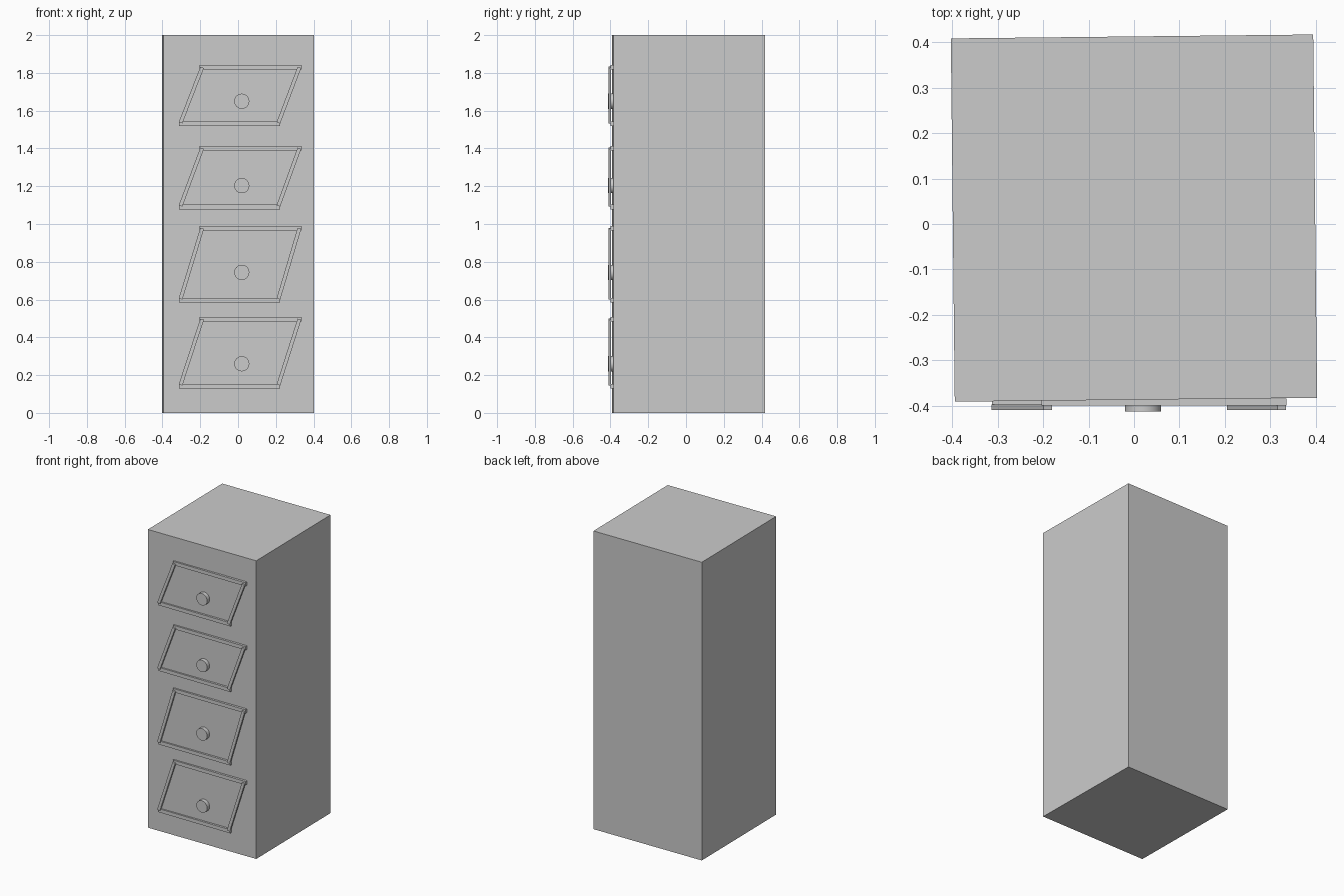
import bpy
import math
from mathutils import Vector

cube = bpy.data.objects.get("Cube")
if cube:
    bpy.data.objects.remove(cube, do_unlink=True)

grey = bpy.data.materials.new("plain grey")
grey.use_nodes = True
grey.diffuse_color = (0.6, 0.6, 0.6, 1)
grey.node_tree.nodes["Principled BSDF"].inputs["Base Color"].default_value = (0.6, 0.6, 0.6, 1)


def finish(obj, name):
    obj.name = name
    obj.data.materials.append(grey)
    return obj


def box(name, center, size, rotation=(0, 0, 0)):
    bpy.ops.mesh.primitive_cube_add(size=1, location=center, rotation=rotation)
    obj = bpy.context.object
    obj.scale = size
    return finish(obj, name)


def rail(name, x0, x1, z):
    # Horizontal trim lying against the cabinet front
    box(name, ((x0 + x1) / 2, -0.392, z), (x1 - x0, 0.016, 0.024))


def slanted_trim(name, start, end):
    # Leaning side trim resting on the front of the two rails
    a, b = Vector(start), Vector(end)
    d, mid = b - a, (a + b) / 2
    box(name, (mid.x, -0.4035, mid.y), (0.02, 0.012, d.length),
        (0, math.atan2(d.x, d.y), 0))


# Cabinet body, turned very slightly
box("cabinet_body", (0, 0.013, 1), (0.798, 0.8, 2), (0, 0, math.radians(0.62)))

# Drawers: bottom rail height, top rail height, knob height
drawers = [(0.142, 0.496, 0.26), (0.597, 0.977, 0.744),
           (1.09, 1.401, 1.203), (1.53, 1.829, 1.65)]

for i, (low, high, knob_z) in enumerate(drawers, 1):
    rail(f"drawer_{i}_bottom_rail", -0.313, 0.222, low)
    rail(f"drawer_{i}_top_rail", -0.204, 0.336, high)
    slanted_trim(f"drawer_{i}_right_trim", (-0.304, low + 0.006), (-0.19, high))
    slanted_trim(f"drawer_{i}_left_trim", (0.214, low + 0.006), (0.325, high))

    # Round knob
    bpy.ops.mesh.primitive_cylinder_add(
        vertices=32, radius=0.04, depth=0.03,
        location=(0.02, -0.398, knob_z), rotation=(math.pi / 2, 0, 0))
    finish(bpy.context.object, f"drawer_{i}_knob")
    bpy.ops.object.shade_smooth_by_angle()
